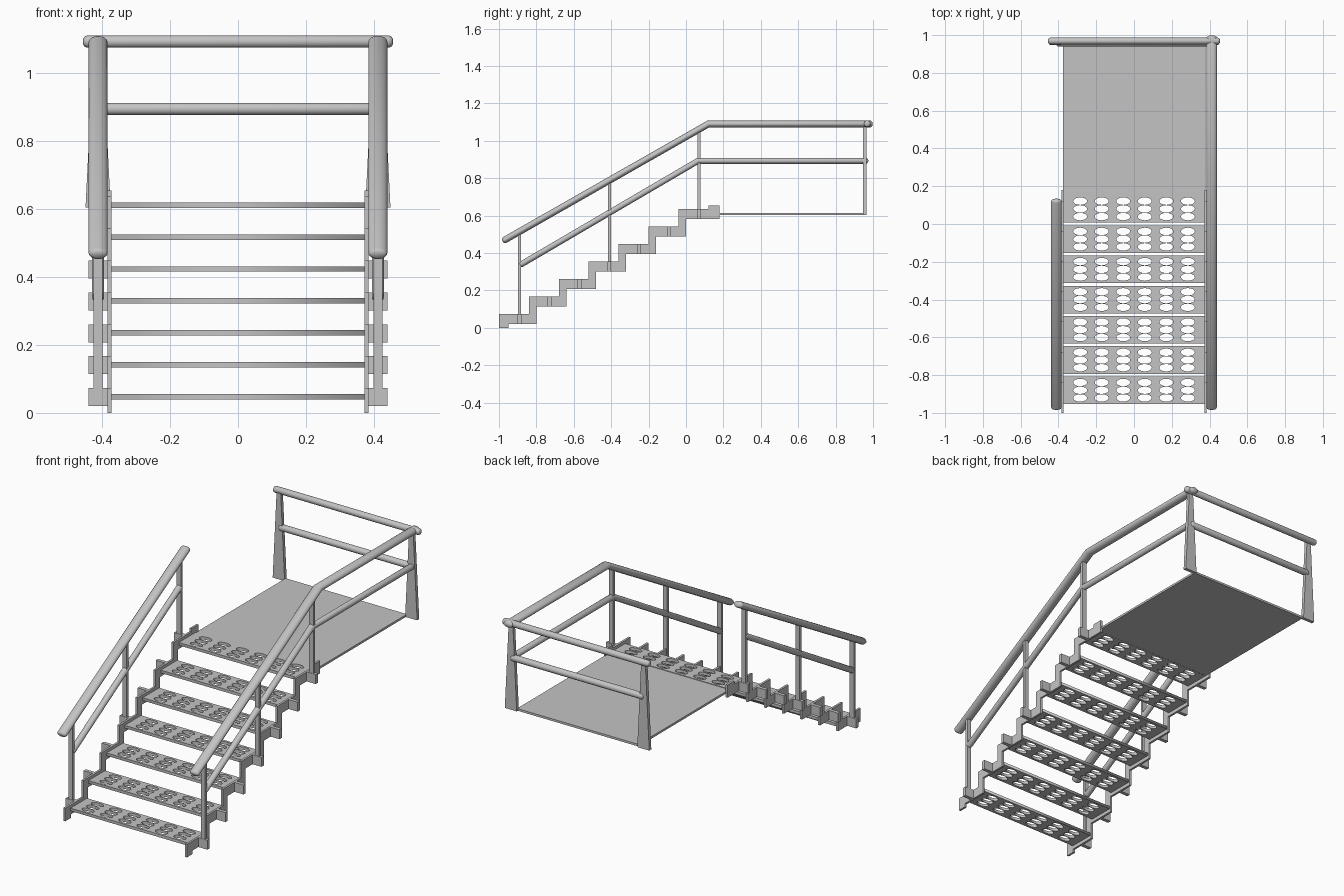
import bpy, bmesh, math
from mathutils import Vector

if "Cube" in bpy.data.objects:
    bpy.data.objects.remove(bpy.data.objects["Cube"])

steel = bpy.data.materials.new("grey_steel")
steel.use_nodes = True
GREY = (0.55, 0.55, 0.55, 1)
steel.diffuse_color = GREY
steel.node_tree.nodes["Principled BSDF"].inputs["Base Color"].default_value = GREY

STEPS, RUN, RISE = 7, 0.16, 0.0937
SIDE = 0.411          # rail and post offset from the middle
RAIL_R = 0.018


def finish(name, bm, smooth=False):
    bmesh.ops.recalc_face_normals(bm, faces=bm.faces)
    mesh = bpy.data.meshes.new(name)
    bm.to_mesh(mesh)
    bm.free()
    mesh.materials.append(steel)
    obj = bpy.data.objects.new(name, mesh)
    bpy.context.collection.objects.link(obj)
    if smooth:
        bpy.ops.object.select_all(action='DESELECT')
        obj.select_set(True)
        bpy.context.view_layer.objects.active = obj
        bpy.ops.object.shade_smooth_by_angle(angle=math.radians(40))
    return obj


def box(name, lo, hi, taper=1.0):
    """Box between two corners; taper narrows the top in x."""
    bm = bmesh.new()
    bmesh.ops.create_cube(bm, size=1)
    lo, hi = Vector(lo), Vector(hi)
    for v in bm.verts:
        k = taper if v.co.z > 0 else 1
        v.co = (lo + hi) / 2 + Vector((v.co.x * k * (hi.x - lo.x),
                                       v.co.y * (hi.y - lo.y),
                                       v.co.z * (hi.z - lo.z)))
    return finish(name, bm)


def tube(name, points, width=RAIL_R, height=RAIL_R, sides=16):
    """Oval bar along a path, mitred at bends, with rounded ends."""
    pts = [Vector(p) for p in points]
    start = (pts[1] - pts[0]).normalized()
    end = (pts[-1] - pts[-2]).normalized()
    along_x = abs(start.x) > 0.5
    across = Vector((0, 1, 0)) if along_x else Vector((1, 0, 0))
    rings = []
    for i, p in enumerate(pts):
        a = (p - pts[i - 1]).normalized() if i else start
        b = (pts[i + 1] - p).normalized() if i < len(pts) - 1 else end
        tangent = (a + b).normalized()
        rings.append((p, across.cross(tangent) / tangent.dot(a), 1))
    up0, up1 = rings[0][1], rings[-1][1]
    for push, scale in ((0.4, 0.87), (0.65, 0.5)):
        rings.insert(0, (pts[0] - start * height * push, up0, scale))
        rings.append((pts[-1] + end * height * push, up1, scale))
    bm = bmesh.new()
    loops = []
    for centre, up, scale in rings:
        angles = [math.tau * k / sides for k in range(sides)]
        loops.append([bm.verts.new(centre + scale * (across * width * math.cos(t)
                                                     + up * height * math.sin(t)))
                      for t in angles])
    for low, high in zip(loops, loops[1:]):
        for k in range(sides):
            n = (k + 1) % sides
            bm.faces.new((low[k], low[n], high[n], high[k]))
    bm.faces.new(loops[0])
    bm.faces.new(loops[-1])
    return finish(name, bm, True)


# Perforated tread, shared by every step
def tread_mesh():
    curve = bpy.data.curves.new("tread_outline", 'CURVE')
    curve.dimensions, curve.fill_mode, curve.extrude = '2D', 'BOTH', 0.008

    def outline(points):
        spline = curve.splines.new('POLY')
        spline.points.add(len(points) - 1)
        for point, (x, y) in zip(spline.points, points):
            point.co = (x, y, 0, 1)
        spline.use_cyclic_u = True

    w, d = 0.373, 0.073
    outline([(-w, -d), (w, -d), (w, d), (-w, d)])
    for col in range(6):
        for row in range(3):
            cx, cy = (col - 2.5) * 0.114, (row - 1) * 0.041
            outline([(cx + 0.037 * math.cos(t), cy + 0.0195 * math.sin(t))
                     for t in (math.tau * k / 16 for k in range(16))])
    helper = bpy.data.objects.new("tread_outline", curve)
    bpy.context.collection.objects.link(helper)
    graph = bpy.context.evaluated_depsgraph_get()
    mesh = bpy.data.meshes.new_from_object(helper.evaluated_get(graph))
    bpy.data.objects.remove(helper)
    mesh.materials.clear()
    mesh.materials.append(steel)
    return mesh


tread = tread_mesh()
for i in range(STEPS):
    obj = bpy.data.objects.new(f"tread_{i + 1}", tread)
    obj.location = (0, -0.88 + RUN * i, 0.048 + RISE * i)
    bpy.context.collection.objects.link(obj)

# Zigzag outline of the stringer as (y, z)
upper, lower = [(-1, 0.073)], [(-1, 0), (-0.95, 0), (-0.95, 0.02)]
for i in range(STEPS - 1):
    y, z = RUN * i, RISE * i
    upper += [(-0.84 + y, 0.073 + z), (-0.84 + y, 0.073 + RISE + z)]
    lower += [(-0.8 + y, 0.02 + z), (-0.8 + y, 0.02 + RISE + z)]
upper += [(0.12, 0.635), (0.12, 0.653), (0.18, 0.653)]
lower += [(0.18, 0.02 + RISE * (STEPS - 1))]

for side, label in ((1, "left"), (-1, "right")):
    x = side * SIDE
    # Stringer plate
    bm = bmesh.new()
    face = bm.faces.new([bm.verts.new((side * 0.372, y, z))
                         for y, z in lower + upper[::-1]])
    plate = bmesh.ops.extrude_face_region(bm, geom=[face])["geom"]
    bmesh.ops.translate(bm, vec=(side * 0.012, 0, 0),
                        verts=[v for v in plate if isinstance(v, bmesh.types.BMVert)])
    finish(f"{label}_stringer", bm)

    # Outer bracket at every step
    for i in range(STEPS):
        y, z = -0.89 + RUN * i, 0.02 + RISE * i
        a, b = sorted((side * 0.38, side * 0.44))
        box(f"{label}_bracket_{i + 1}", (a, y - 0.01, z), (b, y + 0.01, z + 0.053))

    # Slim stair posts
    for n, i in enumerate((0, 3, 6)):
        y, z = -0.89 + RUN * i, 0.06 + RISE * i
        top = 0.465 + 0.568 * (y + 0.98)
        box(f"{label}_stair_post_{n + 1}", (x - 0.013, y - 0.008, z),
            (x + 0.013, y + 0.008, top))

    # Handrail and middle rail; the left pair carries on along the landing
    hand = [(x, -0.97, 0.469), (x, 0.12, 1.09)]
    middle = [(x, -0.88, 0.34), (x, 0.065, 0.893)]
    if side > 0:
        hand.append((x, 0.985, 1.09))
        middle.append((x, 0.95, 0.893))
    tube(f"{label}_handrail", hand, width=0.028)
    tube(f"{label}_middle_rail", middle, height=0.016)

    # Tapered landing post
    box(f"{label}_landing_post", (x - 0.037, 0.947, 0.603), (x + 0.037, 0.966, 1.085), 0.35)

# Landing and its back rails
box("landing", (-0.375, 0.15, 0.603), (0.378, 0.957, 0.615))
tube("back_handrail", [(-0.443, 0.969, 1.091), (0.443, 0.969, 1.091)])
tube("back_middle_rail", [(-0.4, 0.957, 0.893), (0.4, 0.957, 0.893)])
